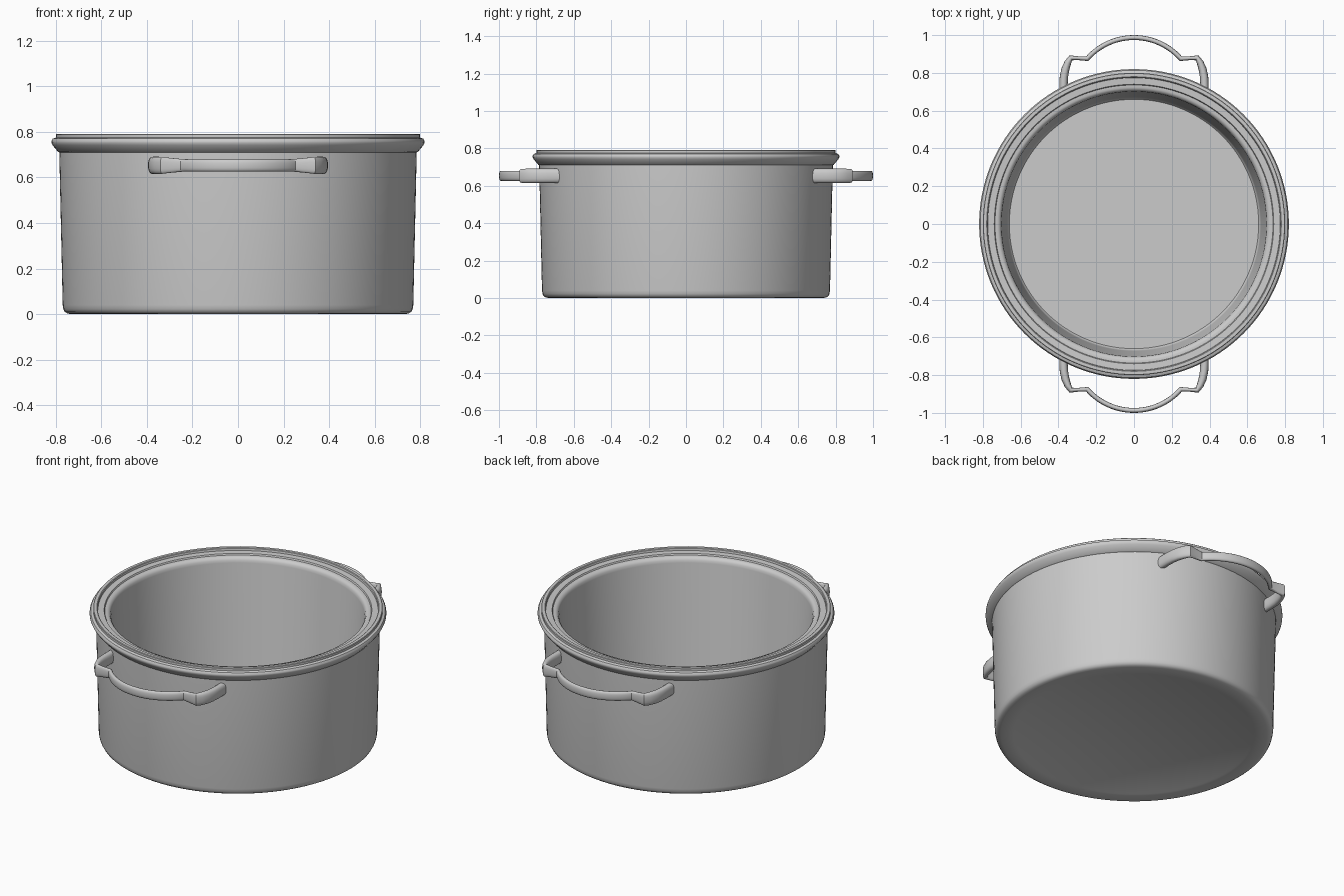
import bpy, bmesh, math
from mathutils import Vector

if "Cube" in bpy.data.objects:
    bpy.data.objects.remove(bpy.data.objects["Cube"])


def finish(name, bm, angle):
    bmesh.ops.recalc_face_normals(bm, faces=bm.faces)
    me = bpy.data.meshes.new(name)
    bm.to_mesh(me)
    bm.free()
    ob = bpy.data.objects.new(name, me)
    bpy.context.collection.objects.link(ob)
    bpy.ops.object.select_all(action='DESELECT')
    ob.select_set(True)
    bpy.context.view_layer.objects.active = ob
    bpy.ops.object.shade_smooth_by_angle(angle=math.radians(angle))
    return ob


def bridge(bm, a, b):
    n = len(a)
    for i in range(n):
        bm.faces.new((a[i], a[(i + 1) % n], b[(i + 1) % n], b[i]))


def lathe(name, profile, n=128):
    bm = bmesh.new()
    rings = []
    for r, z in profile:
        rings.append([bm.verts.new((r * math.cos(2 * math.pi * i / n),
                                    r * math.sin(2 * math.pi * i / n), z)) for i in range(n)])
    for a, b in zip(rings, rings[1:]):
        bridge(bm, a, b)
    bm.faces.new(rings[0])
    bm.faces.new(rings[-1])
    return finish(name, bm, 35)


def sweep(name, stations, zc, side, n=20):
    """Flat path of (x, y, half thickness, half height) with mitred joints."""
    bm = bmesh.new()
    pts = [Vector(s[:2]) for s in stations]
    rings = []
    for i, (x, y, w, h) in enumerate(stations):
        d0 = (pts[i] - pts[max(i - 1, 0)]).normalized()
        d1 = (pts[min(i + 1, len(pts) - 1)] - pts[i]).normalized()
        t = (d0 + d1).normalized()
        ref = d1 if d1.length else d0
        w /= max(t.dot(ref), 0.5)
        ring = []
        for k in range(n):
            a = 2 * math.pi * k / n
            c, s = math.cos(a), math.sin(a)
            u = math.copysign(abs(c) ** 0.8, c) * w
            v = math.copysign(abs(s) ** 0.8, s) * h
            ring.append(bm.verts.new((side * (x - t.y * u), side * (y + t.x * u), zc + v)))
        rings.append(ring)
    for a, b in zip(rings, rings[1:]):
        bridge(bm, a, b)
    bm.faces.new(rings[0])
    bm.faces.new(rings[-1])
    return finish(name, bm, 40)


# Pot body: base recess, rounded foot, tapered wall, lip, lid seat, inside
lathe("pot_body", [
    (0.660, 0.004), (0.668, 0.0), (0.735, 0.0), (0.750, 0.003), (0.761, 0.010),
    (0.767, 0.022), (0.770, 0.04), (0.785, 0.71),
    (0.790, 0.712), (0.815, 0.742), (0.820, 0.752), (0.820, 0.760), (0.814, 0.770),
    (0.800, 0.775), (0.800, 0.788), (0.797, 0.791), (0.780, 0.791), (0.776, 0.788),
    (0.774, 0.776), (0.740, 0.774), (0.736, 0.766), (0.722, 0.766), (0.711, 0.761),
    (0.704, 0.750), (0.701, 0.735), (0.672, 0.09), (0.668, 0.07), (0.660, 0.06)])

# Handles: thick sleeves leaving the wall, a kinked tapering joint, a thin bowed grip
half = [(0.372, 0.65, 0.022, 0.038), (0.373, 0.74, 0.022, 0.038), (0.371, 0.78, 0.022, 0.038),
        (0.363, 0.82, 0.021, 0.038), (0.350, 0.855, 0.018, 0.038), (0.334, 0.880, 0.013, 0.037),
        (0.300, 0.878, 0.010, 0.033), (0.248, 0.875, 0.012, 0.028)]
# Arc of the grip through (0.248, 0.875) and (0, 0.987)
rise, span = 0.112, 0.248
R = (rise ** 2 + span ** 2) / (2 * rise)
amax = math.asin(span / R)
arc = [(R * math.sin(amax * k / 12), 0.987 - R + R * math.cos(amax * k / 12), 0.013, 0.027)
       for k in range(11, -1, -1)]
path = half + arc
path += [(-x, y, w, h) for x, y, w, h in reversed(path[:-1])]
for side, name in ((1, "back_handle"), (-1, "front_handle")):
    sweep(name, path, 0.653, side)
